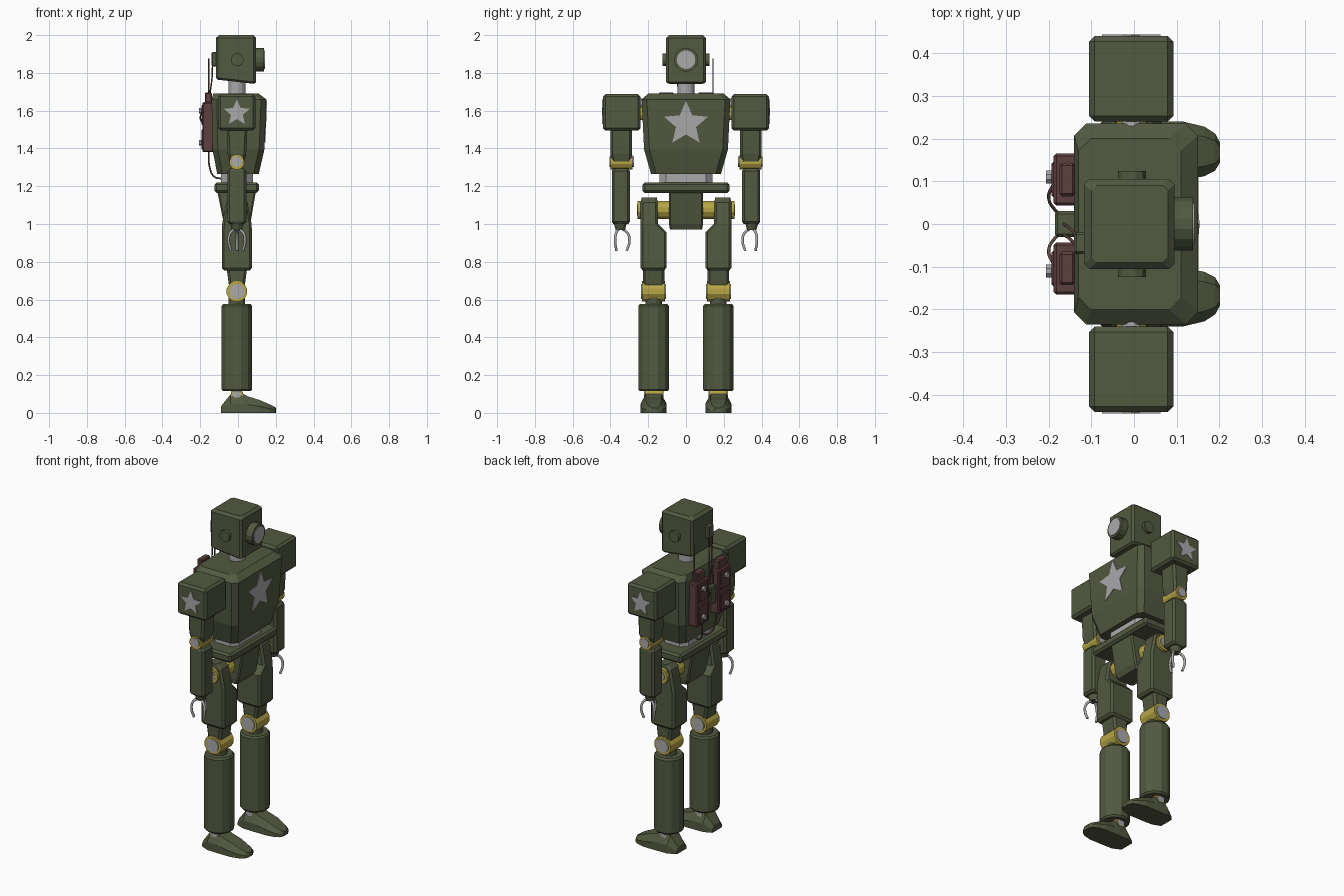
import bpy, bmesh, math
from mathutils import Vector, Matrix


def material(name, rgb):
    m = bpy.data.materials.new(name)
    m.diffuse_color = (*rgb, 1)
    return m


GREEN = material("olive green", (0.085, 0.10, 0.052))
GREY = material("light grey", (0.40, 0.40, 0.41))
YELLOW = material("joint yellow", (0.47, 0.38, 0.06))
MAROON = material("pack maroon", (0.11, 0.05, 0.048))
BROWN = material("cable brown", (0.13, 0.08, 0.06))


def finish(name, bm, mat):
    bmesh.ops.recalc_face_normals(bm, faces=bm.faces)
    me = bpy.data.meshes.new(name)
    bm.to_mesh(me)
    bm.free()
    me.materials.append(mat)
    ob = bpy.data.objects.new(name, me)
    bpy.context.collection.objects.link(ob)
    return ob


def skin(name, rings, mat):
    """Join equal-sized rings of points and cap both ends."""
    bm = bmesh.new()
    vs = [[bm.verts.new(p) for p in r] for r in rings]
    n = len(vs[0])
    for a, b in zip(vs, vs[1:]):
        for i in range(n):
            bm.faces.new((a[i], a[(i + 1) % n], b[(i + 1) % n], b[i]))
    bm.faces.new(vs[0])
    bm.faces.new(vs[-1])
    return finish(name, bm, mat)


def loft(name, sections, mat=GREEN, c=0.012, s=1):
    """Sections (z, x0, x1, y0, y1) as rectangles with cut corners."""
    rings = []
    for z, x0, x1, y0, y1 in sections:
        pts = [(x0 + c, y0), (x1 - c, y0), (x1, y0 + c), (x1, y1 - c),
               (x1 - c, y1), (x0 + c, y1), (x0, y1 - c), (x0, y0 + c)]
        rings.append([(x, y * s, z) for x, y in pts])
    return skin(name, rings, mat)


def box(name, x0, x1, y0, y1, z0, z1, mat=GREEN, b=0.012):
    bm = bmesh.new()
    bmesh.ops.create_cube(bm, size=1)
    for v in bm.verts:
        v.co = Vector(((x0 + x1) / 2 + v.co.x * (x1 - x0),
                       (y0 + y1) / 2 + v.co.y * (y1 - y0),
                       (z0 + z1) / 2 + v.co.z * (z1 - z0)))
    if b:
        bmesh.ops.bevel(bm, geom=bm.edges[:], offset=b, segments=1, affect='EDGES')
    return finish(name, bm, mat)


def rod(name, a, b, r, mat, sides=12, r2=None):
    a, b = Vector(a), Vector(b)
    bm = bmesh.new()
    rot = (b - a).to_track_quat('Z', 'Y').to_matrix().to_4x4()
    turn = Matrix.Rotation(math.pi / sides, 4, 'Z')
    bmesh.ops.create_cone(bm, cap_ends=True, segments=sides, radius1=r,
                          radius2=r if r2 is None else r2, depth=(b - a).length,
                          matrix=Matrix.Translation((a + b) / 2) @ rot @ turn)
    return finish(name, bm, mat)


def tube(name, pts, r, mat):
    cu = bpy.data.curves.new(name, 'CURVE')
    cu.dimensions = '3D'
    cu.bevel_depth, cu.bevel_resolution, cu.resolution_u = r, 1, 5
    cu.use_fill_caps = True
    sp = cu.splines.new('BEZIER')
    sp.bezier_points.add(len(pts) - 1)
    for p, co in zip(sp.bezier_points, pts):
        p.co = co
        p.handle_left_type = p.handle_right_type = 'AUTO'
    cu.materials.append(mat)
    ob = bpy.data.objects.new(name, cu)
    bpy.context.collection.objects.link(ob)


def star(name, r, place):
    """Thin five-pointed plate; place(u, v, d) maps it onto a surface."""
    rings = []
    for d in (-0.002, 0.004):
        ring = []
        for i in range(10):
            t, q = math.pi / 2 + i * math.pi / 5, r if i % 2 == 0 else r * 0.46
            ring.append(place(q * math.cos(t), q * math.sin(t), d))
        rings.append(ring)
    skin(name, rings, GREY)


# Head with eye, ears and rear box
loft("head", [(1.765, -0.105, 0.085, -0.095, 0.095), (1.775, -0.117, 0.095, -0.105, 0.105),
              (1.985, -0.117, 0.095, -0.105, 0.105), (2.0, -0.10, 0.08, -0.09, 0.09)])
for v in bpy.data.objects["head"].data.vertices:
    if v.co.z < 1.8:
        v.co.z -= 0.024 * (v.co.x + 0.117) / 0.212
rod("eye_housing", (0.09, 0, 1.87), (0.138, 0, 1.87), 0.063, GREEN, 16)
rod("eye_lens", (0.13, 0, 1.87), (0.142, 0, 1.87), 0.049, GREY, 20)
for s in (1, -1):
    rod("ear", (-0.005, s * 0.1, 1.87), (-0.005, s * 0.124, 1.87), 0.034, GREEN)
box("head_rear_box", -0.14, -0.11, -0.07, -0.02, 1.835, 1.91, b=0.005)
rod("neck", (-0.005, 0, 1.67), (-0.005, 0, 1.77), 0.046, GREY, 16)

# Torso, waist, belt and pelvis
loft("torso", [(1.265, -0.11, 0.11, -0.185, 0.185), (1.395, -0.135, 0.14, -0.222, 0.222),
               (1.66, -0.14, 0.15, -0.235, 0.235), (1.69, -0.13, 0.11, -0.2, 0.2)], c=0.028)
star("chest_star", 0.122, lambda u, v, d: (0.14 + (1.53 + v - 1.395) * 0.0377 + d, u, 1.53 + v))
loft("waist", [(1.2, -0.09, 0.08, -0.14, 0.14), (1.28, -0.09, 0.08, -0.14, 0.14)], GREY, 0.035)
box("belt", -0.125, 0.11, -0.23, 0.23, 1.165, 1.22)
loft("pelvis", [(0.97, -0.06, 0.05, -0.085, 0.085), (1.0, -0.075, 0.065, -0.09, 0.09),
                (1.175, -0.11, 0.095, -0.09, 0.09)], c=0.008)

X = -0.006  # common limb axis
for s in (1, -1):
    # Arm
    rod("shoulder_joint", (X, s * 0.2, 1.585), (X, s * 0.25, 1.585), 0.036, YELLOW)
    rod("shoulder_pin", (X, s * 0.2, 1.64), (X, s * 0.25, 1.64), 0.025, GREY)
    y0, y1 = sorted((s * 0.24, s * 0.44))
    box("shoulder", -0.105, 0.092, y0, y1, 1.495, 1.687, b=0.013)
    star("shoulder_star", 0.072, lambda u, v, d: (X + u, s * (0.44 + d), 1.588 + v))
    loft("upper_arm", [(1.33, -0.045, 0.033, 0.292, 0.392), (1.37, -0.055, 0.043, 0.286, 0.4),
                       (1.51, -0.06, 0.05, 0.286, 0.4)], s=s)
    rod("elbow", (X, s * 0.282, 1.327), (X, s * 0.4, 1.327), 0.04, YELLOW)
    rod("elbow_pin", (X, s * 0.276, 1.33), (X, s * 0.406, 1.33), 0.028, GREY)
    loft("forearm", [(1.0, -0.045, 0.033, 0.305, 0.385), (1.012, -0.056, 0.044, 0.297, 0.393),
                     (1.28, -0.056, 0.044, 0.297, 0.393), (1.295, -0.045, 0.033, 0.305, 0.385)], s=s)
    rod("wrist", (X, s * 0.348, 0.968), (X, s * 0.348, 1.005), 0.026, GREEN, 10, 0.036)
    # Three curved fingers
    for k in range(3):
        t = math.pi + k * math.tau / 3
        pts = [(X + r * math.sin(t), s * (0.35 + r * math.cos(t)), z)
               for r, z in ((0.012, 0.975), (0.042, 0.95), (0.05, 0.905), (0.036, 0.858))]
        tube("finger", pts, 0.0075, GREY)

    # Leg
    rod("hip_joint", (X, s * 0.08, 1.075), (X, s * 0.256, 1.075), 0.049, YELLOW)
    rod("hip_pin", (X, s * 0.25, 1.075), (X, s * 0.259, 1.075), 0.03, GREY)
    loft("thigh", [(0.755, -0.075, 0.063, 0.115, 0.23), (0.768, -0.086, 0.074, 0.103, 0.24),
                   (0.955, -0.086, 0.074, 0.103, 0.24), (1.0, -0.084, 0.072, 0.148, 0.24),
                   (1.075, -0.07, 0.058, 0.15, 0.24), (1.115, -0.062, 0.05, 0.15, 0.24),
                   (1.14, -0.035, 0.023, 0.155, 0.235)], s=s)
    loft("lower_thigh", [(0.64, -0.042, 0.03, 0.115, 0.228), (0.69, -0.05, 0.038, 0.115, 0.228),
                         (0.765, -0.06, 0.048, 0.115, 0.228)], s=s)
    rod("knee", (X, s * 0.11, 0.643), (X, s * 0.234, 0.643), 0.056, YELLOW)
    rod("knee_pin", (X, s * 0.105, 0.643), (X, s * 0.239, 0.643), 0.041, GREY)
    rod("knee_post", (X, s * 0.171, 0.56), (X, s * 0.171, 0.62), 0.045, GREEN)
    shin = [(0.115, 0.076), (0.125, 0.084), (0.565, 0.084), (0.576, 0.076)]
    skin("shin", [[(X + r * math.cos(a), s * 0.171 + r * math.sin(a), z)
                   for a in [(i + 0.5) * math.tau / 12 for i in range(12)]]
                  for z, r in shin], GREEN)
    rod("ankle", (X, s * 0.125, 0.1), (X, s * 0.217, 0.1), 0.033, YELLOW)
    rod("ankle_pin", (X, s * 0.12, 0.1), (X, s * 0.222, 0.1), 0.023, GREY)
    # Foot from heel to toe: x, y inner, y outer, height
    foot = [(-0.09, 0.125, 0.215, 0.035), (-0.04, 0.105, 0.238, 0.098), (0.03, 0.103, 0.24, 0.1),
            (0.05, 0.103, 0.24, 0.088), (0.115, 0.103, 0.24, 0.068), (0.165, 0.112, 0.228, 0.046),
            (0.19, 0.125, 0.212, 0.034), (0.202, 0.145, 0.19, 0.026)]
    rings = []
    for x, a, b, h in foot:
        w = (b - a) * 0.2
        rings.append([(x, s * y, z) for y, z in ((a, 0), (b, 0), (b, h * 0.5), (b - w, h),
                                                 (a + w, h), (a, h * 0.5))])
    skin("foot", rings, GREEN)

    # Back pack with step, knobs and lower cable
    y0, y1 = sorted((s * 0.043, s * 0.165))
    box("pack", -0.188, -0.13, y0, y1, 1.38, 1.645, MAROON, 0.006)
    box("pack_top", -0.175, -0.138, y0 + 0.022, y1 - 0.022, 1.63, 1.697, MAROON, 0.006)
    for z0, z1 in ((1.395, 1.5), (1.525, 1.63)):
        box("pack_panel", -0.193, -0.18, y0 + 0.02, y1 - 0.02, z0, z1, MAROON, 0.004)
    for z in (1.43, 1.6):
        rod("pack_knob", (-0.18, s * 0.11, z), (-0.206, s * 0.11, z), 0.016, GREY, 8)
    tube("lower_cable", [(-0.155, s * 0.07, 1.39), (-0.15, s * 0.06, 1.3),
                         (-0.125, s * 0.045, 1.25), (-0.085, s * 0.03, 1.24)], 0.005, BROWN)
    tube("cross_cable", [(-0.185, s * 0.1, 1.6), (-0.2, s * 0.06, 1.56),
                         (-0.175, s * 0.02, 1.52)], 0.004, BROWN)

# Centre box, head cables and antenna
box("pack_centre", -0.185, -0.13, -0.03, 0.03, 1.46, 1.57, GREEN, 0.006)
for y in (-0.03, -0.055):
    tube("head_cable", [(-0.135, y, 1.84), (-0.137, y + 0.005, 1.78), (-0.15, y + 0.02, 1.68),
                        (-0.165, y + 0.03, 1.56)], 0.004, BROWN)
rod("antenna", (-0.155, 0.143, 1.62), (-0.155, 0.143, 1.875), 0.004, BROWN, 6)
